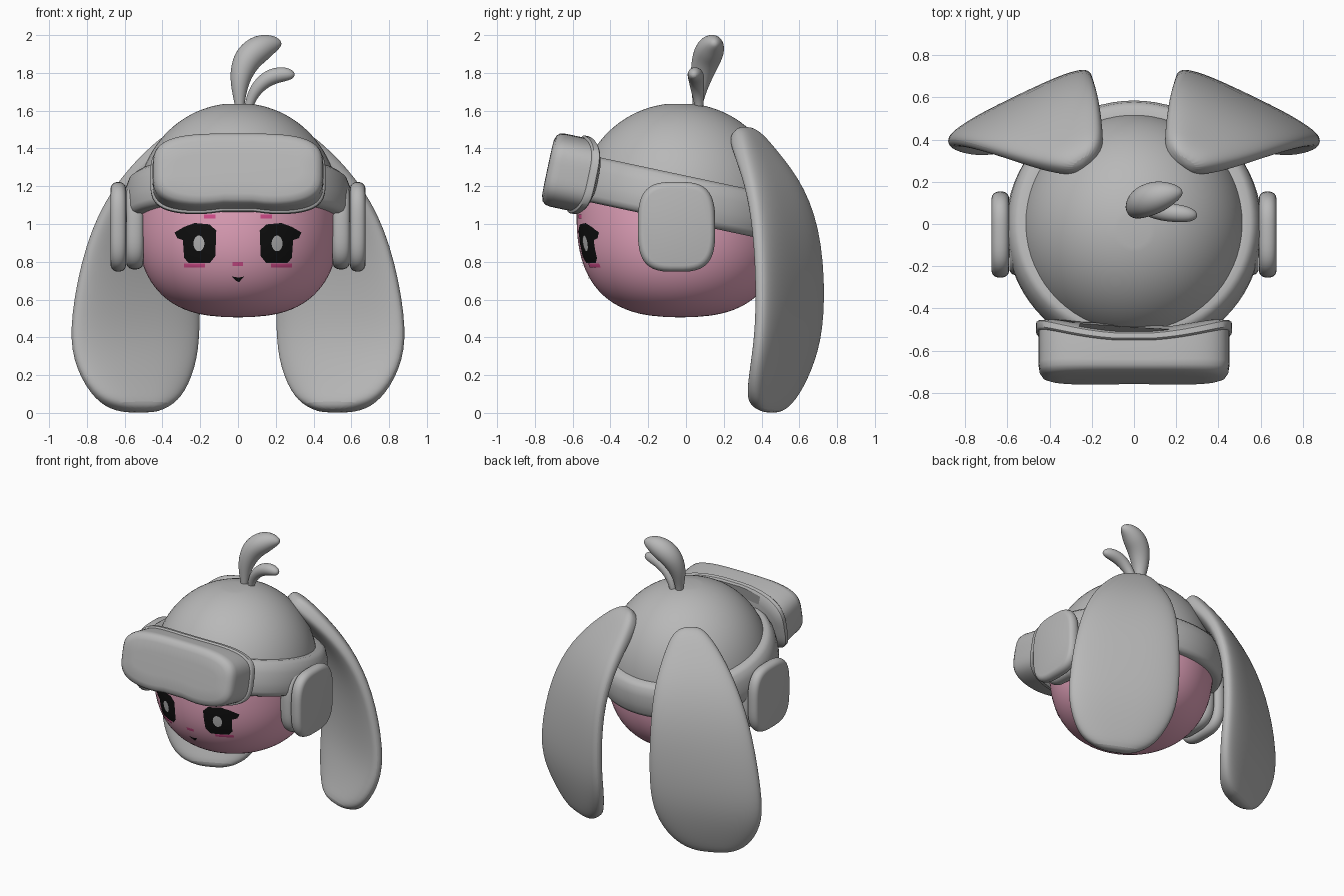
import bpy, bmesh
from math import sin, cos, pi, radians, copysign
from mathutils import Vector, Matrix

cube = bpy.data.objects.get("Cube")
if cube:
    bpy.data.objects.remove(cube, do_unlink=True)


def material(name, r, g, b):
    m = bpy.data.materials.new(name)
    m.use_nodes = True
    m.diffuse_color = (r, g, b, 1)
    m.node_tree.nodes["Principled BSDF"].inputs["Base Color"].default_value = (r, g, b, 1)
    return m


GREY = material("soft grey", 0.48, 0.48, 0.48)
PINK = material("face pink", 0.8, 0.38, 0.52)
ROSE = material("deep rose", 0.7, 0.08, 0.28)
BLACK = material("eye black", 0.005, 0.005, 0.005)


def finish(name, bm, mats, subsurf=0, matrix=None):
    me = bpy.data.meshes.new(name)
    bm.to_mesh(me)
    bm.free()
    ob = bpy.data.objects.new(name, me)
    bpy.context.collection.objects.link(ob)
    for m in mats:
        me.materials.append(m)
    if matrix:
        ob.matrix_world = matrix
    bpy.ops.object.select_all(action='DESELECT')
    ob.select_set(True)
    bpy.context.view_layer.objects.active = ob
    bpy.ops.object.shade_smooth_by_angle(angle=radians(45))
    if subsurf:
        mod = ob.modifiers.new("smooth", 'SUBSURF')
        mod.levels = mod.render_levels = subsurf
    return ob


def loft(name, sections, mats, caps=True, ring=False, **kw):
    """Bridge equal-length closed sections into a skin."""
    bm = bmesh.new()
    rows = [[bm.verts.new(p) for p in s] for s in sections]
    pairs = list(zip(rows, rows[1:])) + ([(rows[-1], rows[0])] if ring else [])
    for a, b in pairs:
        for i in range(len(a)):
            j = (i + 1) % len(a)
            bm.faces.new((a[i], a[j], b[j], b[i]))
    if caps:
        bm.faces.new(rows[0])
        bm.faces.new(rows[-1])
    bmesh.ops.recalc_face_normals(bm, faces=bm.faces)
    return finish(name, bm, mats, **kw)


def superellipse(a, b, n, count=48):
    out = []
    for i in range(count):
        t = 2 * pi * (i + 0.5) / count
        c, s = cos(t), sin(t)
        out.append((a * copysign(abs(c) ** (2 / n), c), b * copysign(abs(s) ** (2 / n), s)))
    return out


# Head: domed crown, fuller chin
HEAD_Y, HEAD_Z, RX, RY = -0.03, 1.07, 0.54, 0.55


def head_scale(z):
    n, h = (2.05, 0.57) if z > HEAD_Z else (2.65, 0.563)
    return max(0, 1 - (abs(z - HEAD_Z) / h) ** n) ** (1 / n)


def face_y(x, z):
    return HEAD_Y - RY * max(0, head_scale(z) ** 2 - (x / RX) ** 2) ** 0.5


rings = []
for i in range(1, 48):
    z = HEAD_Z - 0.566 * cos(pi * i / 48)
    k = head_scale(z)
    rings.append([(x * k, HEAD_Y + y * k, z) for x, y in superellipse(RX, RY, 2, 64)])
head = loft("head", rings, [PINK, GREY])
for p in head.data.polygons:
    p.material_index = int(p.center.z > 1.13 - 0.21 * p.center.y)

# Headband and visor share a frame tilted up at the front
TILT = Matrix.Translation((0, -0.01, 1.13)) @ Matrix.Rotation(radians(-12), 4, 'X')
band = [(0.5, 0.12), (0.55, 0.125), (0.577, 0.105), (0.598, 0.05), (0.607, -0.02),
        (0.607, -0.08), (0.598, -0.105), (0.575, -0.118), (0.5, -0.118)]
loft("headband", [[(r * cos(a), r * sin(a), z) for r, z in band]
                  for a in (2 * pi * i / 72 for i in range(72))],
     [GREY], caps=False, ring=True, matrix=TILT)


def visor_part(name, steps):
    """Steps are depth, outline growth and wrap around the head."""
    secs = []
    for y, g, bend in steps:
        secs.append([(x, y + bend * (x / 0.455) ** 2,
                      z + 0.01 + (0.022 * 2.718 ** -((x / 0.13) ** 2) if z < 0 else 0))
                     for x, z in superellipse(0.452 + g, 0.2 + g, 3.6, 72)])
    loft(name, secs, [GREY], matrix=TILT)


visor_part("visor_body", [(-0.742, -0.12, 0), (-0.74, -0.05, 0), (-0.732, -0.02, 0.005),
                          (-0.715, -0.005, 0.01), (-0.69, 0, 0.015), (-0.56, 0, 0.08)])
visor_part("visor_flange", [(-0.6, -0.02, 0.08), (-0.6, 0.004, 0.08), (-0.593, 0.012, 0.08),
                            (-0.568, 0.012, 0.085), (-0.56, 0.004, 0.085), (-0.53, -0.05, 0.08)])


# Ear cups: outer shell and inner cushion
def pillow(name, side, x0, x1, size):
    secs = []
    for i in range(13):
        a = pi * (0.06 + 0.88 * i / 12)
        x = (x0 + x1) / 2 - (x1 - x0) / 2 * cos(a)
        k = size * (0.8 + 0.2 * sin(a) ** 0.7)
        secs.append([(side * x, -0.05 + y * k, 0.985 + z * k)
                     for y, z in superellipse(0.205, 0.238, 3.2)])
    loft(name, secs, [GREY])


# Floppy ears: outer x, outer y, inner x, inner y, height
EAR = [(0.28, 0.25, 0.2, 0.31, 1.5), (0.36, 0.25, 0.15, 0.37, 1.465),
       (0.49, 0.28, 0.15, 0.46, 1.37), (0.67, 0.34, 0.17, 0.62, 1.18),
       (0.81, 0.38, 0.2, 0.71, 0.9), (0.89, 0.39, 0.2, 0.72, 0.5),
       (0.88, 0.365, 0.21, 0.67, 0.28), (0.78, 0.34, 0.28, 0.58, 0.1),
       (0.68, 0.36, 0.36, 0.5, 0.03), (0.57, 0.4, 0.45, 0.45, 0.005)]


def ear(name, side):
    outer = [Vector((a, b, z)) for a, b, c, d, z in EAR]
    inner = [Vector((c, d, z)) for a, b, c, d, z in EAR]
    mids = [(o + i) / 2 for o, i in zip(outer, inner)]
    secs = []
    for k, m in enumerate(mids):
        tangent = mids[min(k + 1, len(mids) - 1)] - mids[max(k - 1, 0)]
        half = (outer[k] - inner[k]) / 2
        normal = half.cross(tangent).normalized()
        thick = 0.03 if k in (0, len(mids) - 1) else 0.065
        sec = []
        for u, v in superellipse(1, thick, 2.8, 20):
            p = m + half * u + normal * v
            sec.append((side * p.x, p.y, max(p.z, 0.0)))
        secs.append(sec)
    loft(name, secs, [GREY], subsurf=2)


# Sprouts of hair: x, y, z, radius along the stem
def sprout(name, path):
    pts = [Vector(p[:3]) for p in path]
    secs = []
    for k, p in enumerate(pts):
        t = (pts[min(k + 1, len(pts) - 1)] - pts[max(k - 1, 0)]).normalized()
        v = t.cross(Vector((0, 1, 0))).normalized()
        w = t.cross(v)
        secs.append([p + v * a + w * b for a, b in superellipse(path[k][3], path[k][3], 2, 14)])
    loft(name, secs, [GREY], subsurf=2)


sprout("tall_sprout", [(0.01, 0.06, 1.58, 0.022), (0.008, 0.062, 1.65, 0.028),
                       (0.005, 0.075, 1.76, 0.055), (0.04, 0.105, 1.87, 0.08),
                       (0.11, 0.13, 1.93, 0.08), (0.175, 0.145, 1.953, 0.056),
                       (0.215, 0.15, 1.955, 0.03), (0.23, 0.15, 1.953, 0.01)])
sprout("short_sprout", [(0.05, 0.07, 1.58, 0.02), (0.06, 0.068, 1.64, 0.025),
                        (0.09, 0.06, 1.71, 0.035), (0.15, 0.055, 1.77, 0.044),
                        (0.22, 0.05, 1.793, 0.044), (0.275, 0.042, 1.793, 0.033),
                        (0.3, 0.04, 1.787, 0.012)])


# Painted features: thin skins that hug the face
def plate(name, outline, mat, side=1, lift=0.004):
    cx = sum(p[0] for p in outline) / len(outline)
    cz = sum(p[1] for p in outline) / len(outline)
    bm = bmesh.new()
    rows = []
    for k in (1, 0.75, 0.5, 0.25):
        row = []
        for i, a in enumerate(outline):
            b = outline[(i + 1) % len(outline)]
            for f in (0, 0.5):
                x = cx + (a[0] + (b[0] - a[0]) * f - cx) * k
                z = cz + (a[1] + (b[1] - a[1]) * f - cz) * k
                row.append(bm.verts.new((side * x, face_y(x, z) - lift, z)))
        rows.append(row)
    for a, b in zip(rows, rows[1:]):
        for i in range(len(a)):
            j = (i + 1) % len(a)
            bm.faces.new((a[i], a[j], b[j], b[i]))
    bm.faces.new(rows[-1])
    bm.normal_update()
    for f in bm.faces:
        if f.normal.y > 0:
            f.normal_flip()
    finish(name, bm, [mat])


def box(x0, x1, z0, z1):
    return [(x0, z0), (x1, z0), (x1, z1), (x0, z1)]


EYE = [(0.12, 0.83), (0.15, 0.793), (0.26, 0.793), (0.285, 0.82), (0.292, 0.915),
       (0.322, 0.925), (0.336, 0.955), (0.285, 0.985), (0.23, 1.005), (0.15, 0.998),
       (0.115, 0.965)]
for label, s in (("left", 1), ("right", -1)):
    ear(label + "_ear", s)
    pillow(label + "_cup_shell", s, 0.592, 0.675, 1)
    pillow(label + "_cup_cushion", s, 0.5, 0.592, 0.95)
    plate(label + "_eye", EYE, BLACK, s)
    plate(label + "_eye_glint", [(0.207 + u, 0.897 + v) for u, v in
                                 superellipse(0.029, 0.042, 2, 16)], GREY, s, 0.007)
    plate(label + "_blush", box(0.175, 0.285, 0.77, 0.791), ROSE, s)
    plate(label + "_brow", box(0.12, 0.18, 1.028, 1.05), ROSE, s)
plate("nose", box(-0.03, 0.026, 0.778, 0.8), ROSE)
plate("mouth", [(-0.032, 0.722), (-0.012, 0.7), (0.005, 0.692), (0.018, 0.706),
                (0.034, 0.722), (0.004, 0.716)], BLACK)
